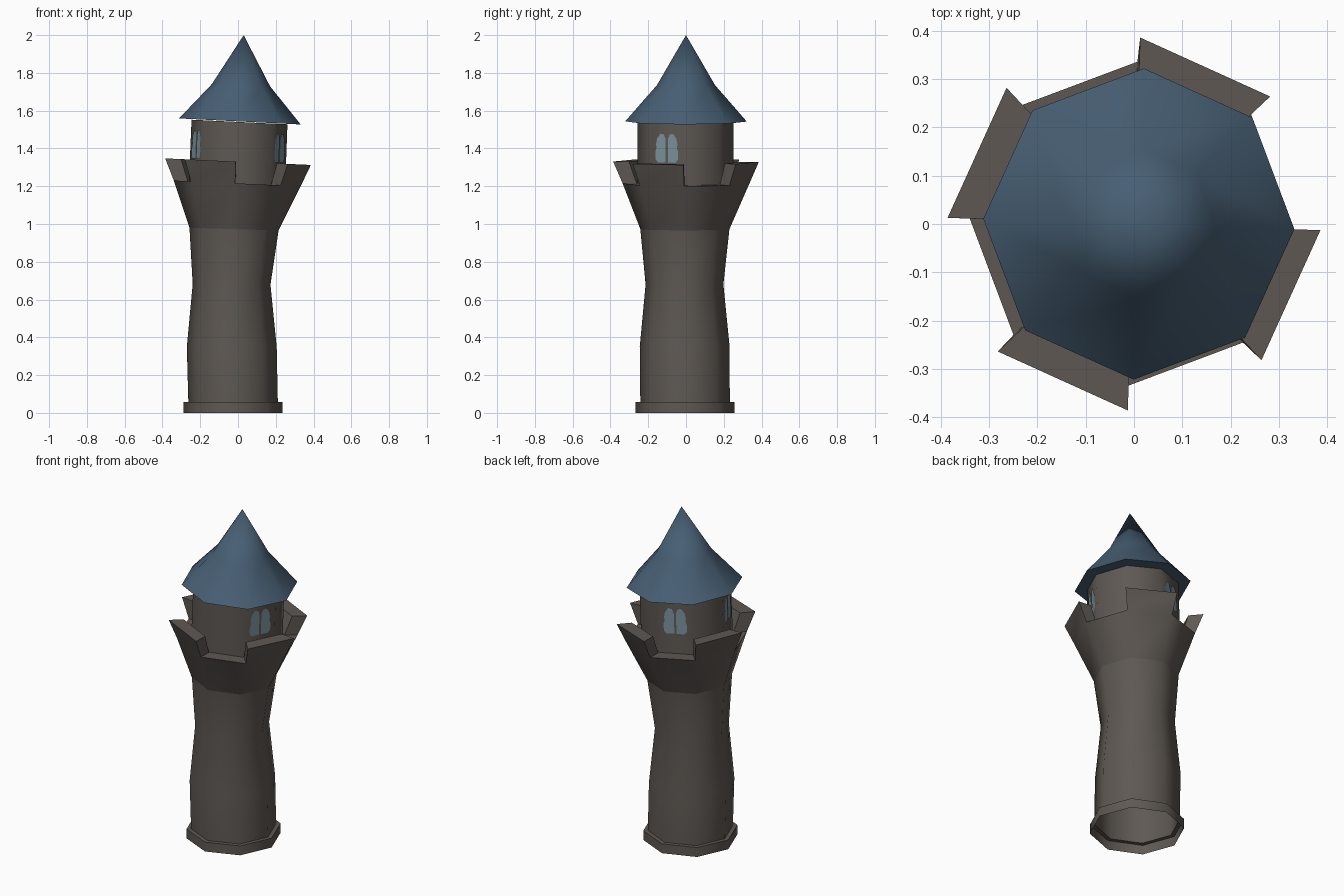
import bpy, bmesh, math
from mathutils import Vector

if "Cube" in bpy.data.objects:
    bpy.data.objects.remove(bpy.data.objects["Cube"])

SIDES = 8
TURN = math.radians(-1.9)      # slight twist of the octagon


def material(name, rgb):
    m = bpy.data.materials.new(name)
    m.diffuse_color = (*rgb, 1)
    m.use_nodes = True
    m.node_tree.nodes["Principled BSDF"].inputs["Base Color"].default_value = m.diffuse_color
    return m


stone = material("stone", (0.112, 0.098, 0.086))
slate = material("blue_slate", (0.062, 0.112, 0.170))
glass = material("pale_glass", (0.20, 0.29, 0.34))


def corner(k, z, cx, cy, r, slope):
    """Corner k of an octagonal ring whose plane leans along x."""
    a = TURN + k * math.tau / SIDES
    x = r * math.cos(a)
    return Vector((cx + x, cy + r * math.sin(a), z - slope * x))


def finish(name, bm, mat, recalc=True):
    if recalc:
        bmesh.ops.recalc_face_normals(bm, faces=bm.faces[:])
    me = bpy.data.meshes.new(name)
    bm.to_mesh(me)
    bm.free()
    me.materials.append(mat)
    ob = bpy.data.objects.new(name, me)
    bpy.context.collection.objects.link(ob)
    bpy.ops.object.select_all(action='DESELECT')
    ob.select_set(True)
    bpy.context.view_layer.objects.active = ob
    bpy.ops.object.shade_smooth_by_angle(angle=math.radians(50))
    return ob


def make_ring(bm, spec):
    return [bm.verts.new(corner(k, *spec)) for k in range(SIDES)]


def bridge(bm, a, b, skip=()):
    for k in range(SIDES):
        if k not in skip:
            j = (k + 1) % SIDES
            bm.faces.new((a[k], a[j], b[j], b[k]))


def loft(bm, specs):
    rings = [make_ring(bm, s) for s in specs]
    for a, b in zip(rings, rings[1:]):
        bridge(bm, a, b)
    return rings


# shaft with plinth: hollow shell, open at the bottom
bm = bmesh.new()
loft(bm, [  # z, cx, cy, r, slope
    (0.0, -0.026, -0.005, 0.262, 0),
    (0.057, -0.026, -0.005, 0.262, 0),
    (0.057, -0.026, -0.005, 0.237, 0),
    (0.35, -0.033, -0.007, 0.238, 0),
    (0.68, -0.034, -0.008, 0.206, 0.01),
    (0.973, -0.021, -0.006, 0.236, 0.03),
])
finish("shaft", bm, stone)

# flared crown with merlons on every other side
bm = bmesh.new()
low, ledge_out, ledge_in = loft(bm, [
    (0.973, -0.021, -0.006, 0.236, 0.03),
    (1.215, -0.004, 0, 0.336, 0.045),
    (1.215, -0.004, 0, 0.262, 0.045),
])
for f in [f for f in bm.faces if all(v in ledge_out + ledge_in for v in f.verts)]:
    if any({ledge_out[k], ledge_out[(k + 1) % SIDES]} <= set(f.verts) for k in (1, 3, 5, 7)):
        bm.faces.remove(f)
for k in (1, 3, 5, 7):
    j = (k + 1) % SIDES
    base = [ledge_out[k], ledge_out[j], ledge_in[j], ledge_in[k]]
    top = [bm.verts.new(corner(i, 1.33, 0, 0, r, 0.045))
           for i, r in ((k, 0.386), (j, 0.386), (j, 0.302), (k, 0.302))]
    bm.faces.new(top)
    for i in range(4):
        n = (i + 1) % 4
        bm.faces.new((base[i], base[n], top[n], top[i]))
# crown floor reaching under the drum
floor = make_ring(bm, (1.215, -0.004, 0, 0.2, 0.045))
bridge(bm, ledge_in, floor)
finish("crown", bm, stone)

# upper drum
bm = bmesh.new()
loft(bm, [(1.19, -0.006, -0.003, 0.255, 0.045),
          (1.54, 0.008, -0.003, 0.254, 0.048)])
finish("drum", bm, stone)

# flared roof with closed underside
bm = bmesh.new()
eave, waist = loft(bm, [(1.543, 0.01, 0, 0.322, 0.05),
                        (1.735, 0.016, 0, 0.154, 0.04)])
tip = bm.verts.new((0.03, 0, 2.0))
for k in range(SIDES):
    bm.faces.new((waist[k], waist[(k + 1) % SIDES], tip))
bm.faces.new(eave[::-1])
finish("roof", bm, slate)

# paired arched window panes, thin plates on three drum sides
PANE = [(0.006, -0.075), (0.05, -0.078), (0.066, -0.06), (0.066, -0.02),
        (0.059, 0.0), (0.062, 0.02), (0.056, 0.05), (0.036, 0.076),
        (0.016, 0.071), (0.006, 0.045)]
for number, side in enumerate((7, 2, 4), 1):
    bm = bmesh.new()
    a = TURN + (side + 0.5) * math.tau / SIDES
    out = Vector((math.cos(a), math.sin(a), 0))
    along = Vector((-math.sin(a), math.cos(a), 0))
    reach = 0.255 * math.cos(math.pi / SIDES) + 0.004
    for flip in (1, -1):
        verts = []
        for u, v in PANE:
            p = out * reach + along * (u * flip)
            z = 1.412 + v - 0.045 * p.x
            verts.append(bm.verts.new((p.x + 0.003 + 0.04 * v, p.y - 0.003, z)))
        bm.faces.new(verts if flip == 1 else verts[::-1])
    finish("window_%d" % number, bm, glass, recalc=False)
